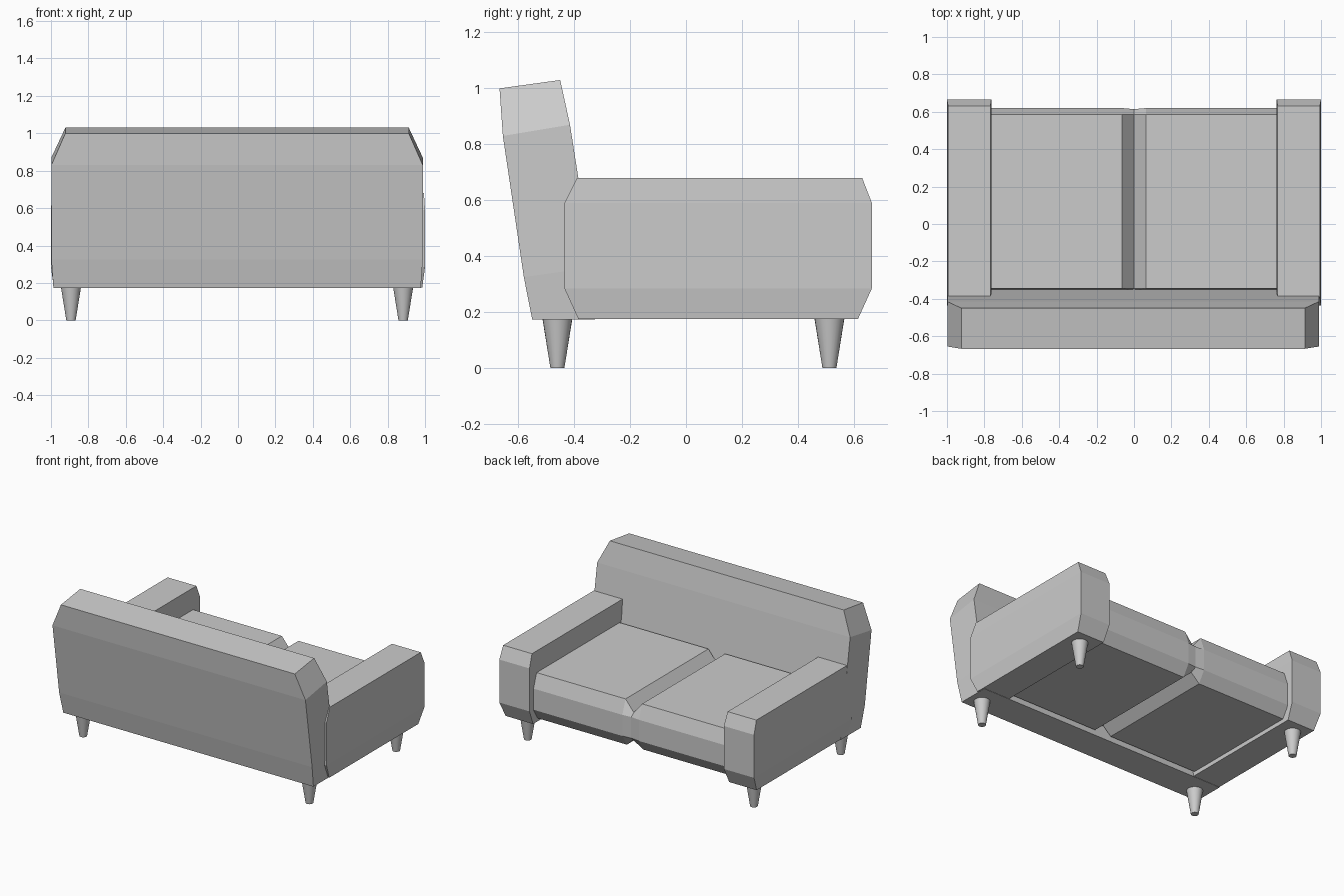
import bpy
import bmesh
import math

cube = bpy.data.objects.get("Cube")
if cube:
    bpy.data.objects.remove(cube)

grey = bpy.data.materials.new("warm_grey")
grey.use_nodes = True
colour = (0.6, 0.6, 0.6, 1)
grey.diffuse_color = colour
grey.node_tree.nodes["Principled BSDF"].inputs["Base Color"].default_value = colour


def loft(name, rings):
    """Skin a closed solid through matching rings of points."""
    bm = bmesh.new()
    loops = [[bm.verts.new(p) for p in ring] for ring in rings]
    for low, high in zip(loops, loops[1:]):
        for i in range(len(low)):
            j = (i + 1) % len(low)
            bm.faces.new((low[i], low[j], high[j], high[i]))
    bm.faces.new(loops[0])
    bm.faces.new(loops[-1])
    bmesh.ops.recalc_face_normals(bm, faces=bm.faces)
    mesh = bpy.data.meshes.new(name)
    bm.to_mesh(mesh)
    bm.free()
    mesh.materials.append(grey)
    obj = bpy.data.objects.new(name, mesh)
    bpy.context.collection.objects.link(obj)
    return obj


# Backrest: half width, rear and front (y, z) at each level, leaning backwards
levels = [
    (0.982, (-0.55, 0.173), (-0.325, 0.173)),
    (0.993, (-0.58, 0.325), (-0.335, 0.36)),
    (0.993, (-0.655, 0.83), (-0.415, 0.87)),
    (0.918, (-0.667, 1.0), (-0.45, 1.03)),
]
shift = -0.005
loft("backrest", [
    [(shift - w, *rear), (shift + w, *rear), (shift + w, *front), (shift - w, *front)]
    for w, rear, front in levels])

# Arms: height, inner x, outer x, rear y, front y
arm_levels = [
    (0.175, 0.77, 0.985, -0.385, 0.615),
    (0.285, 0.763, 1.0, -0.435, 0.665),
    (0.59, 0.763, 1.0, -0.435, 0.665),
    (0.68, 0.768, 0.994, -0.39, 0.63),
]
# Seat cushion side profile (y, z)
seat = [(0.585, 0.53), (0.62, 0.43), (0.62, 0.28), (0.57, 0.2),
        (-0.31, 0.2), (-0.355, 0.28), (-0.355, 0.43), (-0.345, 0.53)]


def pinched(y, z):
    """Profile point drawn in where the two cushions meet."""
    return min(y, 0.614), max(0.26, min(z, 0.45))


for side, s in (("right", -1), ("left", 1)):
    loft(side + "_arm", [
        [(s * a, r, z), (s * b, r, z), (s * b, f, z), (s * a, f, z)]
        for z, a, b, r, f in arm_levels])

    loft(side + "_seat_cushion", [
        [(0, *pinched(y, z)) for y, z in seat],
        [(s * 0.065, y, z) for y, z in seat],
        [(s * 0.765, y, z) for y, z in seat]])

    # Tapered round legs
    for end, y in (("front", -0.46), ("back", 0.513)):
        turns = [2 * math.pi * i / 24 for i in range(24)]
        leg = loft(f"{side}_{end}_leg", [
            [(shift + s * 0.888 + r * math.cos(t), y + r * math.sin(t), z) for t in turns]
            for z, r in ((0, 0.025), (0.18, 0.054))])
        bpy.ops.object.select_all(action="DESELECT")
        leg.select_set(True)
        bpy.context.view_layer.objects.active = leg
        bpy.ops.object.shade_smooth_by_angle(angle=math.radians(40))
